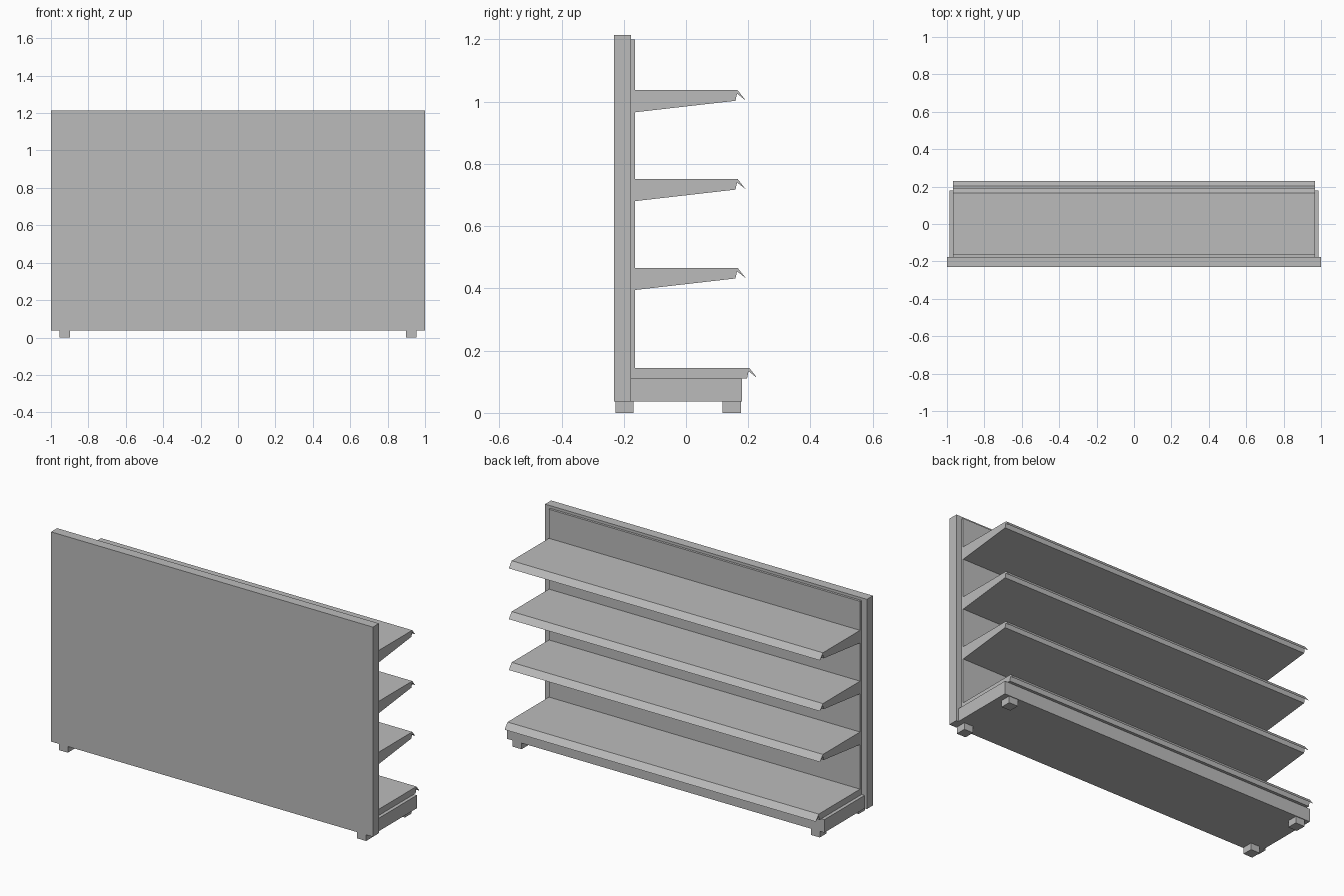
import bpy
import bmesh

cube = bpy.data.objects.get("Cube")
if cube:
    bpy.data.objects.remove(cube, do_unlink=True)

grey = bpy.data.materials.new("painted_grey")
grey.use_nodes = True
colour = (0.5, 0.5, 0.5, 1)
grey.diffuse_color = colour
grey.node_tree.nodes["Principled BSDF"].inputs["Base Color"].default_value = colour


def extrude_profile(name, points, x0, x1):
    """Sweep a (y, z) side profile along x."""
    bm = bmesh.new()
    face = bm.faces.new([bm.verts.new((x0, y, z)) for y, z in points])
    swept = bmesh.ops.extrude_face_region(bm, geom=[face])["geom"]
    verts = [v for v in swept if isinstance(v, bmesh.types.BMVert)]
    bmesh.ops.translate(bm, verts=verts, vec=(x1 - x0, 0, 0))
    bmesh.ops.recalc_face_normals(bm, faces=bm.faces)
    mesh = bpy.data.meshes.new(name)
    bm.to_mesh(mesh)
    bm.free()
    mesh.materials.append(grey)
    obj = bpy.data.objects.new(name, mesh)
    bpy.context.collection.objects.link(obj)
    return obj


def box(name, x0, x1, y0, y1, z0, z1):
    return extrude_profile(name, [(y0, z0), (y1, z0), (y1, z1), (y0, z1)], x0, x1)


FOOT_TOP = 0.037
PANEL_FACE = -0.177
SHELF_BACK = -0.164
SHELF_HALF = 0.967

# Upright panel with a thin raised liner on the shelf side
box("upright_panel", -1, 1, -0.231, PANEL_FACE, FOOT_TOP, 1.215)
box("panel_liner", -SHELF_HALF, SHELF_HALF, PANEL_FACE, SHELF_BACK, 0.11, 1.2)

# Base plinth
box("base_plinth", -0.986, 0.986, PANEL_FACE, 0.18, FOOT_TOP, 0.11)


def shelf(name, back, front, top, back_drop, front_drop):
    """Shelf with a slanted price lip along its outer edge."""
    points = [
        (back, top - back_drop),
        (front - 0.007, top - front_drop),
        (front - 0.002, top - 0.011),
        (front + 0.026, top - 0.033),
        (front, top),
        (back, top),
    ]
    extrude_profile(name, points, -SHELF_HALF, SHELF_HALF)


# Bottom deck and three tapered shelves
shelf("bottom_shelf", PANEL_FACE, 0.203, 0.145, 0.035, 0.035)
for i, label in enumerate(("lower", "middle", "upper")):
    shelf(label + "_shelf", SHELF_BACK, 0.166, 0.466 + i * 0.2855, 0.071, 0.034)

# Four feet
for side, x in (("right", -0.927), ("left", 0.927)):
    for place, y in (("front", -0.198), ("back", 0.147)):
        box(f"{place}_{side}_foot", x - 0.028, x + 0.028,
            y - 0.029, y + 0.029, 0, FOOT_TOP)
